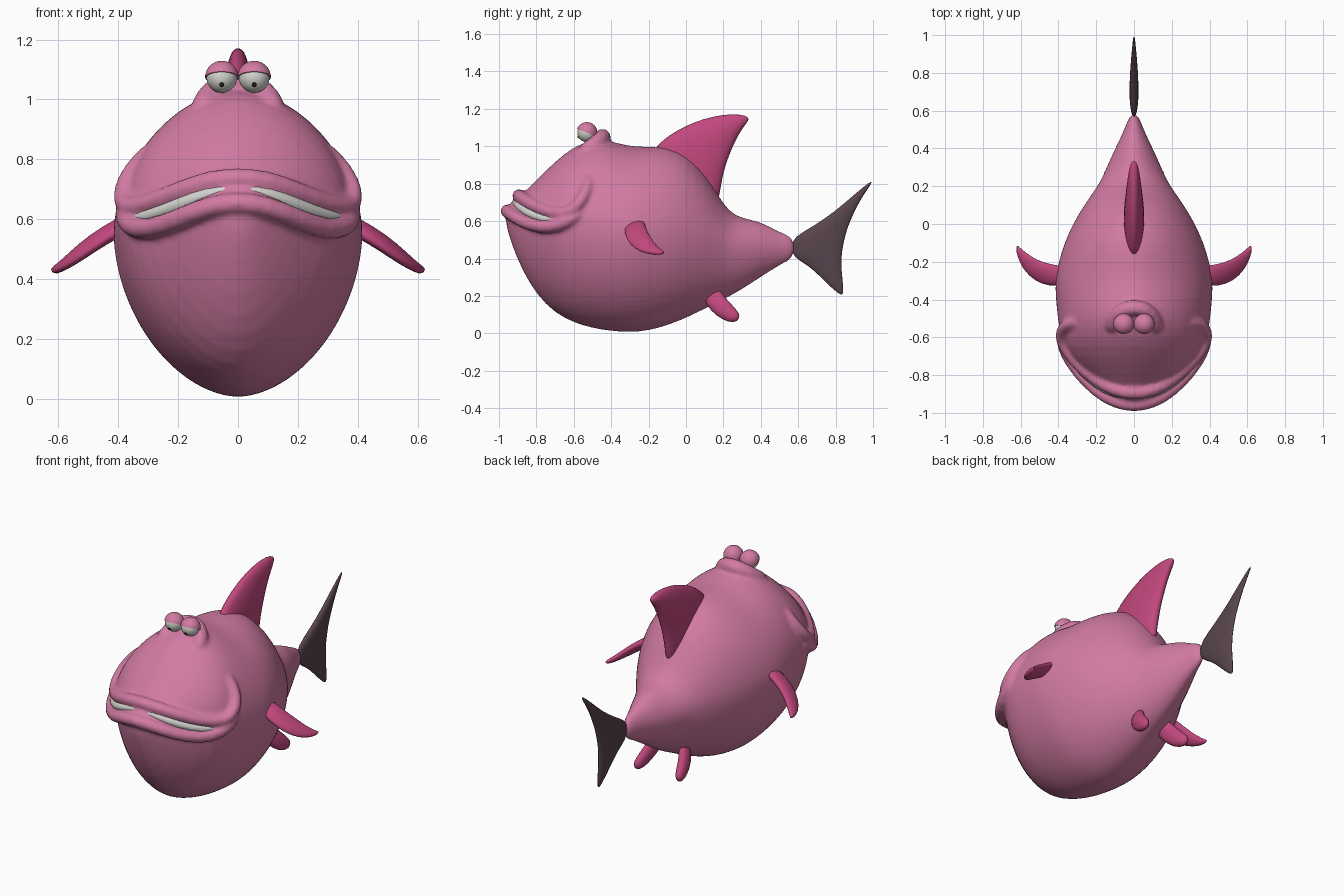
import bpy
import bmesh
from math import cos, sin, pi
from mathutils import Vector

if "Cube" in bpy.data.objects:
    bpy.data.objects.remove(bpy.data.objects["Cube"], do_unlink=True)


def material(name, rgb):
    mat = bpy.data.materials.new(name)
    mat.use_nodes = True
    mat.diffuse_color = (*rgb, 1)
    mat.node_tree.nodes["Principled BSDF"].inputs["Base Color"].default_value = (*rgb, 1)
    return mat


SKIN = material("pink skin", (.65, .2, .37))
FIN = material("magenta fin", (.54, .065, .21))
TAIL = material("dusky tail", (.1, .06, .075))
WHITE = material("off white", (.65, .65, .62))
DARK = material("pupil black", (.01, .01, .01))


def loft(bm, rings):
    """Skin a list of closed rings and cap both ends."""
    loops = [[bm.verts.new(p) for p in ring] for ring in rings]
    count = len(loops[0])
    for a, b in zip(loops, loops[1:]):
        for i in range(count):
            j = (i + 1) % count
            bm.faces.new((a[i], a[j], b[j], b[i]))
    bm.faces.new(loops[0])
    bm.faces.new(loops[-1])


def finish(name, bm, mat, subdivide=0):
    """Turn a bmesh into a smooth shaded object."""
    bmesh.ops.recalc_face_normals(bm, faces=bm.faces)
    for face in bm.faces:
        face.smooth = True
    mesh = bpy.data.meshes.new(name)
    bm.to_mesh(mesh)
    bm.free()
    mesh.materials.append(mat)
    obj = bpy.data.objects.new(name, mesh)
    bpy.context.collection.objects.link(obj)
    if subdivide:
        obj.modifiers.new("Rounding", "SUBSURF").levels = subdivide
        obj.modifiers["Rounding"].render_levels = subdivide
    return obj


def ellipse(centre, u, v, sides=12):
    steps = [2 * pi * i / sides for i in range(sides)]
    return [centre + u * cos(t) + v * sin(t) for t in steps]


def tube(bm, half_path, radius):
    """Round tube along a path that is mirrored across the middle."""
    half = [Vector(p) for p in half_path]
    path = [Vector((-p.x, p.y, p.z)) for p in reversed(half[1:])] + half
    rings = []
    for i, p in enumerate(path):
        along = (path[min(i + 1, len(path) - 1)] - path[max(i - 1, 0)]).normalized()
        u = along.cross(Vector((0, 0, 1))).normalized()
        rings.append(ellipse(p, u * radius, along.cross(u) * radius))
    loft(bm, rings)


def fin(name, stations, mat, side=1):
    """Lens-shaped fin lofted from (leading point, trailing point, half thickness)."""
    pairs = []
    for lead, trail, thick in stations:
        flip = Vector((side, 1, 1))
        pairs.append((Vector(lead) * flip, Vector(trail) * flip, thick))
    mids = [(a + b) / 2 for a, b, _ in pairs]
    rings = []
    for i, (a, b, thick) in enumerate(pairs):
        span = mids[min(i + 1, len(mids) - 1)] - mids[max(i - 1, 0)]
        normal = span.cross(b - a).normalized()
        rings.append(ellipse(mids[i], (b - a) / 2, normal * thick, 16))
    bm = bmesh.new()
    loft(bm, rings)
    return finish(name, bm, mat, 1)


# Body: sections along the length as (y, top, widest height, bottom, half width)
SECTIONS = [
    (-.965, .66, .63, .58, .04), (-.93, .71, .64, .47, .10),
    (-.88, .735, .64, .345, .165), (-.8, .82, .63, .205, .25),
    (-.7, .92, .62, .105, .345), (-.6, 1, .61, .055, .39),
    (-.5, 1.04, .58, .025, .405), (-.4, 1.03, .56, .01, .415),
    (-.3, 1, .55, .003, .42), (-.2, 1, .55, .012, .4),
    (-.1, .995, .54, .04, .37), (0, .96, .53, .08, .325),
    (.1, .86, .51, .13, .265), (.17, .74, .49, .165, .215),
    (.23, .65, .47, .195, .175), (.3, .615, .46, .235, .145),
    (.4, .6, .46, .3, .1), (.5, .54, .46, .365, .05),
    (.585, .515, .46, .4, .022),
]


def body_ring(y, top, middle, bottom, width, sides=40):
    ring = []
    for i in range(sides):
        c, s = cos(2 * pi * i / sides), sin(2 * pi * i / sides)
        power = 1.1
        x = width * abs(c) ** power * (1 if c > 0 else -1)
        height = top - middle if s > 0 else bottom - middle
        ring.append(Vector((x, y, middle + height * abs(s) ** power)))
    return ring


bm = bmesh.new()
loft(bm, [body_ring(*section) for section in SECTIONS])

# Upper lip running into the cheek fold, lower lip, and the ridge behind the eyes
tube(bm, [(0, -.9, .74), (.1, -.885, .73), (.2, -.83, .69), (.3, -.74, .648),
          (.365, -.655, .635), (.388, -.6, .66), (.38, -.55, .72),
          (.33, -.52, .79), (.26, -.52, .85)], .036)
tube(bm, [(0, -.965, .66), (.1, -.945, .645), (.2, -.885, .6), (.3, -.78, .563),
          (.365, -.68, .573), (.385, -.6, .62), (.36, -.55, .65)], .036)
tube(bm, [(0, -.44, 1.055), (.06, -.45, 1.045), (.11, -.5, 1), (.12, -.57, .95)], .045)

# Fuse the shells into one soft skin
body = finish("body", bm, SKIN, 1)
fuse = body.modifiers.new("Fuse", "REMESH")
fuse.mode = "VOXEL"
fuse.voxel_size = .011
fuse.use_smooth_shade = True
soften = body.modifiers.new("Soften", "SMOOTH")
soften.factor = .5
soften.iterations = 5

# Teeth strip between the lips
bm = bmesh.new()
tube(bm, [(0, -.91, .7), (.1, -.9, .688), (.2, -.853, .646), (.3, -.755, .606),
          (.355, -.67, .604)], .024)
finish("teeth", bm, WHITE, 1)

# Eyes with half-dome lids tipped backwards
for side, label in ((1, "left"), (-1, "right")):
    centre = Vector((side * .054, -.53, 1.073))
    bm = bmesh.new()
    bmesh.ops.create_uvsphere(bm, u_segments=32, v_segments=20, radius=.051)
    bmesh.ops.translate(bm, verts=bm.verts, vec=centre)
    finish(label + "_eye", bm, WHITE)

    bm = bmesh.new()
    bmesh.ops.create_uvsphere(bm, u_segments=32, v_segments=20, radius=.056)
    cut = bmesh.ops.bisect_plane(bm, geom=bm.verts[:] + bm.edges[:] + bm.faces[:],
                                 plane_co=(0, 0, 0), plane_no=(0, .36, .93),
                                 clear_inner=True)
    rim = [e for e in cut["geom_cut"] if isinstance(e, bmesh.types.BMEdge)]
    bmesh.ops.edgeloop_fill(bm, edges=rim)
    bmesh.ops.translate(bm, verts=bm.verts, vec=centre)
    lid = finish(label + "_eyelid", bm, SKIN)
    lid.data.set_sharp_from_angle(angle=pi / 4)

    bm = bmesh.new()
    bmesh.ops.create_uvsphere(bm, u_segments=12, v_segments=8, radius=.008)
    bmesh.ops.scale(bm, verts=bm.verts, vec=(1, .4, 1))
    bmesh.ops.translate(bm, verts=bm.verts, vec=centre + Vector((0, -.046, -.023)))
    finish(label + "_pupil", bm, DARK)

    # Paired side and belly fins
    fin(label + "_side_fin", [
        ((.36, -.33, .575), (.36, -.22, .61), .03),
        ((.45, -.33, .53), (.44, -.215, .565), .028),
        ((.52, -.305, .475), (.52, -.19, .515), .024),
        ((.585, -.245, .435), (.575, -.15, .46), .018),
        ((.615, -.17, .422), (.61, -.12, .437), .014),
        ((.622, -.135, .425), (.62, -.112, .432), .006)], FIN, side)
    fin(label + "_belly_fin", [
        ((.08, .08, .19), (.08, .17, .26), .03),
        ((.115, .135, .115), (.115, .205, .195), .032),
        ((.13, .195, .07), (.13, .25, .15), .03),
        ((.14, .25, .055), (.14, .28, .115), .024),
        ((.145, .278, .068), (.145, .287, .095), .01)], FIN, side)


def upright(rows):
    """Stations of a fin lying in the middle plane, from (y, z, y, z, half thickness)."""
    return [((0, a, b), (0, c, d), t) for a, b, c, d, t in rows]


# Dorsal fin
fin("dorsal_fin", upright([
    (-.22, .9, .165, .66, .05), (-.185, .985, .185, .74, .056),
    (-.1, 1.06, .195, .82, .056), (0, 1.115, .215, .9, .05),
    (.1, 1.152, .24, .97, .043), (.2, 1.172, .27, 1.04, .035),
    (.29, 1.173, .305, 1.1, .026), (.338, 1.155, .333, 1.135, .01)]), FIN)

# Tail fin, from lower tip to upper tip
fin("tail_fin", upright([
    (.828, .203, .842, .207, .004), (.78, .24, .84, .27, .012),
    (.72, .3, .833, .33, .018), (.65, .365, .833, .39, .022),
    (.57, .405, .838, .45, .024), (.56, .46, .85, .5, .025),
    (.57, .515, .862, .55, .024), (.68, .572, .88, .6, .022),
    (.8, .655, .91, .67, .017), (.9, .743, .95, .742, .011),
    (.992, .818, .999, .81, .004)]), TAIL)
